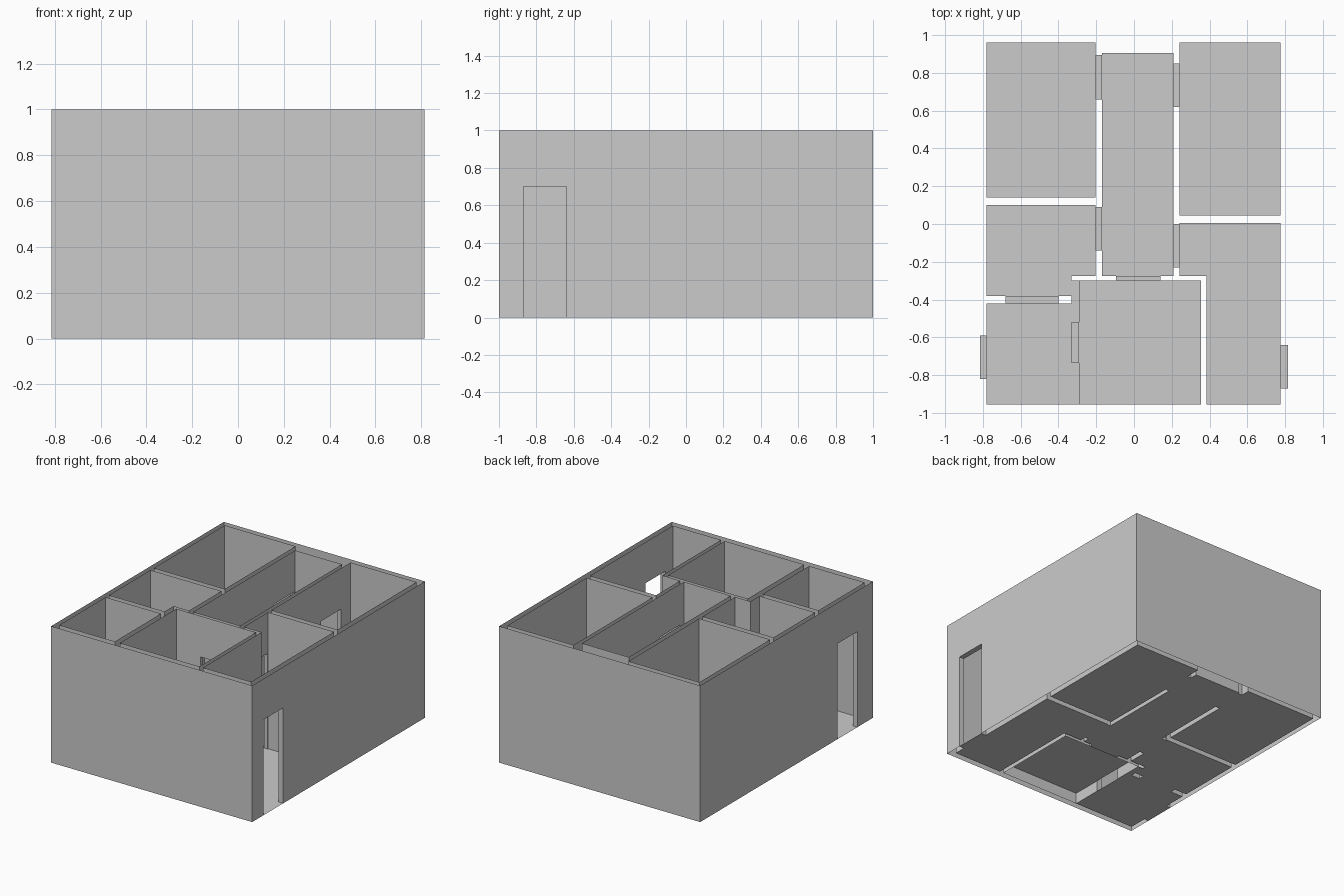
import bpy, bmesh

if "Cube" in bpy.data.objects:
    bpy.data.objects.remove(bpy.data.objects["Cube"])

H = 1.0        # wall height
DOOR_H = 0.7   # door height

# Door passages: x0, x1, y0, y1
doors = [
    (-0.815, -0.78, -0.82, -0.59), (0.775, 0.815, -0.87, -0.64),
    (-0.205, -0.17, 0.66, 0.895), (-0.205, -0.17, -0.14, 0.09),
    (0.21, 0.24, 0.62, 0.85), (0.21, 0.24, -0.23, 0.0),
    (-0.095, 0.14, -0.30, -0.275), (-0.68, -0.40, -0.42, -0.38),
    (-0.33, -0.29, -0.735, -0.52),
]


def rect(x0, x1, y0, y1):
    return [(x0, y0), (x1, y0), (x1, y1), (x0, y1)]


# Room outlines (counter-clockwise) and floor heights
rooms = {
    "back_left_room": (rect(-0.78, -0.205, 0.14, 0.96), 0),
    "hall": ([(-0.17, -0.275), (0.21, -0.275), (0.21, 0.905), (-0.17, 0.905)], 0),
    "back_right_room": (rect(0.24, 0.775, 0.045, 0.96), 0),
    "middle_left_room": ([(-0.78, -0.38), (-0.33, -0.38), (-0.33, -0.275),
                          (-0.205, -0.275), (-0.205, 0.10), (-0.78, 0.10)], 0),
    "front_right_room": ([(0.385, -0.955), (0.775, -0.955), (0.775, 0.005),
                          (0.24, 0.005), (0.24, -0.275), (0.385, -0.275)], 0),
    "front_left_room": (rect(-0.78, -0.33, -0.955, -0.42), 0),
    "front_middle_room": (rect(-0.29, 0.355, -0.955, -0.30), 0.08),
}


def face(bm, pts):
    bm.faces.new([bm.verts.new(p) for p in pts])


def panel(bm, a, b, z0, z1):
    face(bm, [(*b, z0), (*a, z0), (*a, z1), (*b, z1)])


def wall(bm, p, q):
    """Upright sheet from p to q with an opening for each door touching it."""
    ax = 1 if abs(p[0] - q[0]) < 1e-6 else 0
    c = p[1 - ax]
    lo, hi = sorted((p[ax], q[ax]))
    cuts = []
    for d in doors:
        span, cross = (d[2:], d[:2]) if ax else (d[:2], d[2:])
        if min(abs(c - v) for v in cross) < 0.003 and lo <= span[0] + 0.003 and span[1] <= hi + 0.003:
            cuts.append(span)
    cuts.sort(reverse=q[ax] < p[ax])

    def at(v):
        return (c, v) if ax else (v, c)
    fwd = q[ax] > p[ax]
    pos = p[ax]
    for s in cuts:
        a, b = s if fwd else (s[1], s[0])
        panel(bm, at(pos), at(a), 0, H)
        panel(bm, at(a), at(b), DOOR_H, H)
        pos = b
    panel(bm, at(pos), q, 0, H)


def finish(bm, name):
    bmesh.ops.remove_doubles(bm, verts=bm.verts, dist=1e-5)
    me = bpy.data.meshes.new(name)
    bm.to_mesh(me)
    bm.free()
    bpy.context.collection.objects.link(bpy.data.objects.new(name, me))


# Rooms: inner wall sheets plus floor
for name, (outline, z) in rooms.items():
    bm = bmesh.new()
    for p, q in zip(outline, outline[1:] + outline[:1]):
        wall(bm, p, q)
    face(bm, [(x, y, z) for x, y in outline])
    finish(bm, name)

# Outer shell, clockwise so it faces outward
bm = bmesh.new()
shell = rect(-0.815, 0.815, -1, 1)[::-1]
for p, q in zip(shell, shell[1:] + shell[:1]):
    wall(bm, p, q)
finish(bm, "outer_walls")

# Door passages: sill, lintel and two jambs
bm = bmesh.new()
for d in doors:
    x0, x1, y0, y1 = d
    c = rect(*d)
    face(bm, [(x, y, 0) for x, y in c])
    face(bm, [(x, y, DOOR_H) for x, y in c[::-1]])
    if x1 - x0 < y1 - y0:
        panel(bm, c[0], c[1], 0, DOOR_H)
        panel(bm, c[2], c[3], 0, DOOR_H)
    else:
        panel(bm, c[3], c[0], 0, DOOR_H)
        panel(bm, c[1], c[2], 0, DOOR_H)
finish(bm, "door_frames")

# Floor strips under the wall between the two front rooms
bm = bmesh.new()
for y0, y1 in ((-0.955, -0.735), (-0.52, -0.30)):
    face(bm, [(x, y, 0) for x, y in rect(-0.33, -0.29, y0, y1)])
finish(bm, "wall_base_strips")
